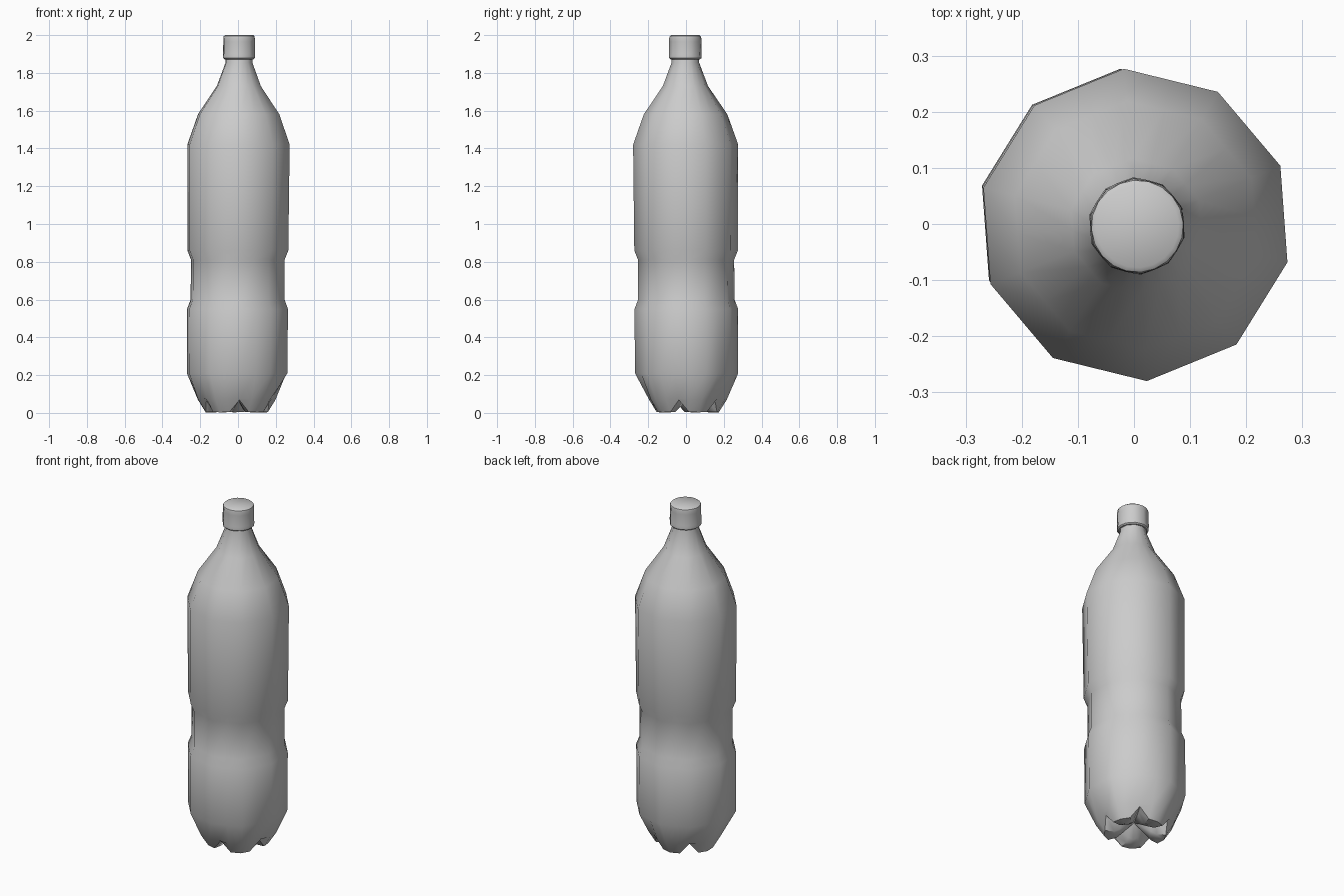
import bpy, bmesh
from math import radians, cos, sin

if "Cube" in bpy.data.objects:
    bpy.data.objects.remove(bpy.data.objects["Cube"])

N = 20               # columns: foot, side, groove, side ... repeated five times
START = 22.2         # angle of the first foot


def ring(bm, coords):
    # coords: 20 (radius, z) pairs; the bottle leans very slightly
    out = []
    for i, (r, z) in enumerate(coords):
        a = radians(START + i * 360 / N)
        out.append(bm.verts.new((r * cos(a) + 0.006 * (z - 1),
                                 r * sin(a) - 0.004 * (z - 1), z)))
    return out


def loft(name, rings, bottom_z, angle):
    bm = bmesh.new()
    loops = [ring(bm, c) for c in rings]
    for lo, hi in zip(loops, loops[1:]):
        for i in range(N):
            j = (i + 1) % N
            bm.faces.new((lo[i], lo[j], hi[j], hi[i]))
    # closing fan at the bottom, flat lid at the top
    c = bm.verts.new((0, 0, bottom_z))
    for i in range(N):
        bm.faces.new((c, loops[0][(i + 1) % N], loops[0][i]))
    bm.faces.new(loops[-1])
    bmesh.ops.recalc_face_normals(bm, faces=bm.faces)
    me = bpy.data.meshes.new(name)
    bm.to_mesh(me)
    bm.free()
    ob = bpy.data.objects.new(name, me)
    bpy.context.collection.objects.link(ob)
    bpy.ops.object.select_all(action='DESELECT')
    ob.select_set(True)
    bpy.context.view_layer.objects.active = ob
    bpy.ops.object.shade_smooth_by_angle(angle=radians(angle))
    return ob


def decagon(r, z):
    # ten-sided section; odd columns sit at the middle of each side
    return [(r if i % 2 == 0 else r * cos(radians(18)), z) for i in range(N)]


def petal(foot, side, groove):
    # five-fold section of the base
    return [(foot, side, groove, side)[i % 4] for i in range(N)]


# bottle body with five-footed base
base = [
    petal((0.085, 0.012), (0.085, 0.02), (0.085, 0.07)),
    petal((0.115, 0.003), (0.115, 0.005), (0.12, 0.068)),
    petal((0.17, 0.003), (0.165, 0.005), (0.175, 0.068)),
    petal((0.213, 0.07), (0.205, 0.07), (0.19, 0.075)),
]
profile = [(0.274, 0.21), (0.275, 0.55), (0.256, 0.60), (0.255, 0.81),
           (0.275, 0.86), (0.279, 1.42), (0.222, 1.58), (0.12, 1.73),
           (0.073, 1.855), (0.073, 1.87), (0.065, 1.89)]
loft("bottle_body", base + [decagon(r, z) for r, z in profile], 0.065, 50)


# ribbed screw cap
def ribbed(r, depth, z):
    return [(r - depth * (i % 2), z) for i in range(N)]


cap = [ribbed(0.078, 0, 1.872), ribbed(0.086, 0.002, 1.878), ribbed(0.087, 0.003, 1.89),
       ribbed(0.087, 0.006, 1.90), ribbed(0.086, 0.006, 1.965),
       ribbed(0.085, 0.002, 1.985), ribbed(0.082, 0, 1.994), ribbed(0.074, 0, 2.0)]
loft("bottle_cap", cap, 1.872, 40)
